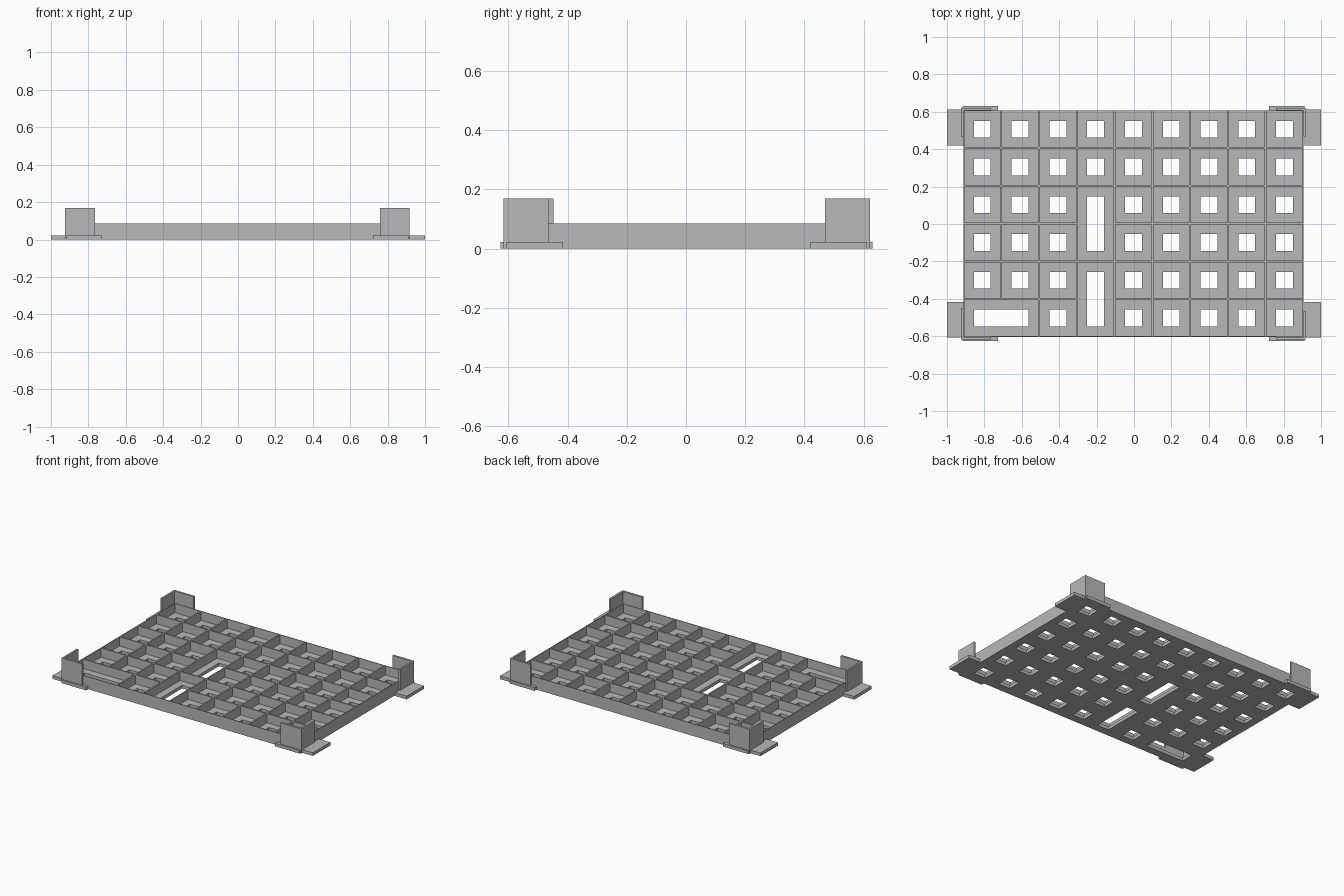
import bpy
import bmesh

cube = bpy.data.objects.get("Cube")
if cube:
    bpy.data.objects.remove(cube, do_unlink=True)

grey = bpy.data.materials.new("plain grey")
grey.use_nodes = True
colour = (0.48, 0.48, 0.48, 1)
grey.diffuse_color = colour
grey.node_tree.nodes["Principled BSDF"].inputs["Base Color"].default_value = colour

PITCH, COLS, ROWS = 0.202, 9, 6
CX, CY = -0.003, 0.002
X0, Y0 = CX - PITCH * COLS / 2, CY - PITCH * ROWS / 2
BASE, WALL, POST = 0.022, 0.085, 0.169


def slab(name, xs, ys, z0, z1, solid=lambda x, y: True):
    """Extrude the solid cells of a cut grid from z0 up to z1."""
    xs, ys = (sorted({round(v, 4) for v in c}) for c in (xs, ys))
    bm = bmesh.new()
    verts = {}

    def vert(x, y):
        if (x, y) not in verts:
            verts[x, y] = bm.verts.new((x, y, z0))
        return verts[x, y]

    for xa, xb in zip(xs, xs[1:]):
        for ya, yb in zip(ys, ys[1:]):
            if solid((xa + xb) / 2, (ya + yb) / 2):
                bm.faces.new([vert(xa, ya), vert(xb, ya), vert(xb, yb), vert(xa, yb)])
    result = bmesh.ops.extrude_face_region(bm, geom=bm.faces[:], use_keep_orig=True)
    top = [g for g in result["geom"] if isinstance(g, bmesh.types.BMVert)]
    bmesh.ops.translate(bm, verts=top, vec=(0, 0, z1 - z0))
    bmesh.ops.recalc_face_normals(bm, faces=bm.faces[:])
    mesh = bpy.data.meshes.new(name)
    bm.to_mesh(mesh)
    bm.free()
    mesh.materials.append(grey)
    obj = bpy.data.objects.new(name, mesh)
    bpy.context.collection.objects.link(obj)
    return obj


# Compartments as column, row, width, depth: three double ones, the rest single
compartments = [(0, 0, 2, 1), (3, 0, 1, 2), (3, 2, 1, 2)]
taken = {(c + i, r + j) for c, r, w, d in compartments for i in range(w) for j in range(d)}
compartments += [(c, r, 1, 1) for c in range(COLS) for r in range(ROWS) if (c, r) not in taken]


def pierced(name, inset, z0, z1):
    """Tray layer with an opening inset into every compartment."""
    holes = [(X0 + c * PITCH + inset, X0 + (c + w) * PITCH - inset,
              Y0 + r * PITCH + inset, Y0 + (r + d) * PITCH - inset)
             for c, r, w, d in compartments]
    xs = [X0, X0 + COLS * PITCH] + [v for h in holes for v in h[:2]]
    ys = [Y0, Y0 + ROWS * PITCH] + [v for h in holes for v in h[2:]]
    return slab(name, xs, ys, z0, z1, lambda x, y: not any(
        a < x < b and c < y < d for a, b, c, d in holes))


pierced("tray_floor", 0.056, 0, BASE)
pierced("tray_dividers", 0.005, BASE, WALL)

# Corner posts with their mounting tabs
for sx, side in ((-1, "right"), (1, "left")):
    for sy, end in ((-1, "front"), (1, "back")):
        tag = f"{end}_{side}"
        arm = 0.45 if (sx, sy) == (-1, -1) else 0.467
        inner_x, inner_y = 0.908, 0.605

        def xs(*values):
            return [CX + sx * v for v in values]

        def ys(*values):
            return [CY + sy * v for v in values]

        slab("corner_post_" + tag, xs(0.762, inner_x, 0.921), ys(arm, inner_y, 0.619), 0, POST,
             lambda x, y: abs(x - CX) > inner_x or abs(y - CY) > inner_y)
        slab("end_tab_" + tag, [sx * 0.912, sx], ys(0.418, 0.609), 0, BASE)
        slab("side_tab_" + tag, xs(0.724, 0.915), ys(inner_y, 0.628), 0, BASE)
